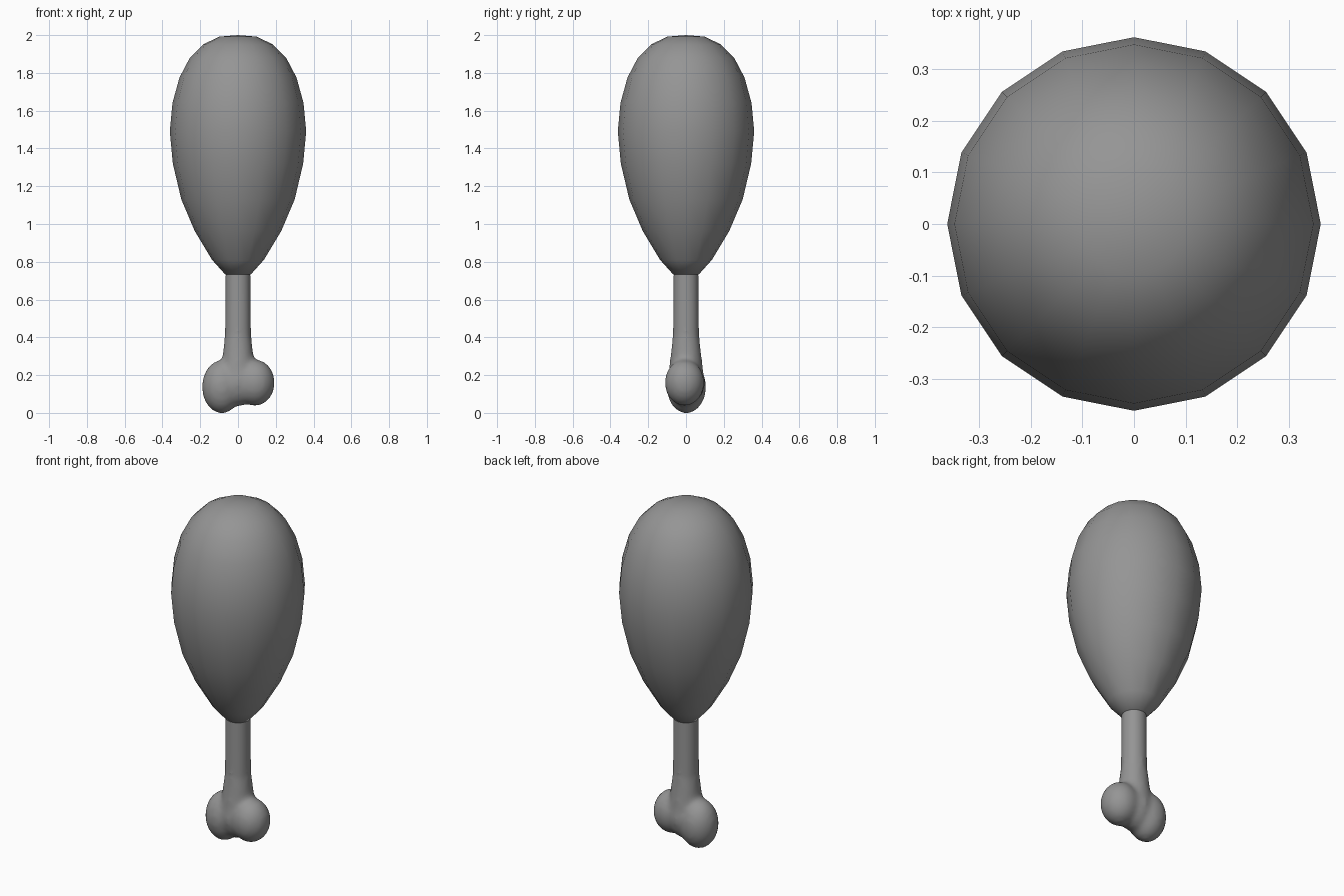
import bpy, bmesh
from math import pi, radians
from mathutils import Matrix, Vector

if "Cube" in bpy.data.objects:
    bpy.data.objects.remove(bpy.data.objects["Cube"])

grey = bpy.data.materials.new("dark_grey")
grey.diffuse_color = (0.3, 0.3, 0.3, 1)
grey.use_nodes = True
grey.node_tree.nodes["Principled BSDF"].inputs["Base Color"].default_value = grey.diffuse_color


def finish(name, bm):
    bmesh.ops.recalc_face_normals(bm, faces=bm.faces)
    me = bpy.data.meshes.new(name)
    bm.to_mesh(me)
    bm.free()
    me.materials.append(grey)
    ob = bpy.data.objects.new(name, me)
    bpy.context.collection.objects.link(ob)
    for p in me.polygons:
        p.use_smooth = True
    return ob


# Meat: 16-sided lathe
profile = [(0, 2.0), (0.1, 1.992), (0.185, 1.95), (0.255, 1.88), (0.31, 1.775),
           (0.347, 1.64), (0.361, 1.49), (0.345, 1.32), (0.30, 1.13),
           (0.23, 0.965), (0.137, 0.81), (0.067, 0.732), (0, 0.73)]
bm = bmesh.new()
verts = [bm.verts.new((r, 0, z)) for r, z in profile]
edges = [bm.edges.new(p) for p in zip(verts, verts[1:])]
bmesh.ops.spin(bm, geom=verts + edges, cent=(0, 0, 0), axis=(0, 0, 1),
               angle=2 * pi, steps=16)
bmesh.ops.remove_doubles(bm, verts=bm.verts, dist=0.001)
meat = finish("meat", bm)
bpy.context.view_layer.objects.active = meat
meat.select_set(True)
bpy.ops.object.shade_smooth_by_angle(angle=radians(50))

# Bone: shaft, flared neck and knuckle lobes, fused and softened
bm = bmesh.new()
for r1, r2, z1, z2 in [(0.072, 0.067, 0.2, 0.8), (0.1, 0.068, 0.15, 0.43)]:
    bmesh.ops.create_cone(bm, cap_ends=True, segments=24, radius1=r1, radius2=r2,
                          depth=z2 - z1, matrix=Matrix.Translation((0, 0, (z1 + z2) / 2)))
lobes = [((-0.086, 0.002, 0.138), (0.105, 0.105, 0.141)),
         ((0.09, -0.008, 0.16), (0.105, 0.105, 0.123)),
         ((0, 0, 0.165), (0.1, 0.1, 0.13))]
for loc, size in lobes:
    bmesh.ops.create_uvsphere(bm, u_segments=24, v_segments=16, radius=1,
                              matrix=Matrix.LocRotScale(Vector(loc), None, Vector(size)))
bone = finish("bone", bm)
remesh = bone.modifiers.new("fuse", 'REMESH')
remesh.mode = 'VOXEL'
remesh.voxel_size = 0.014
remesh.use_smooth_shade = True
smooth = bone.modifiers.new("soften", 'SMOOTH')
smooth.factor = 0.5
smooth.iterations = 10
